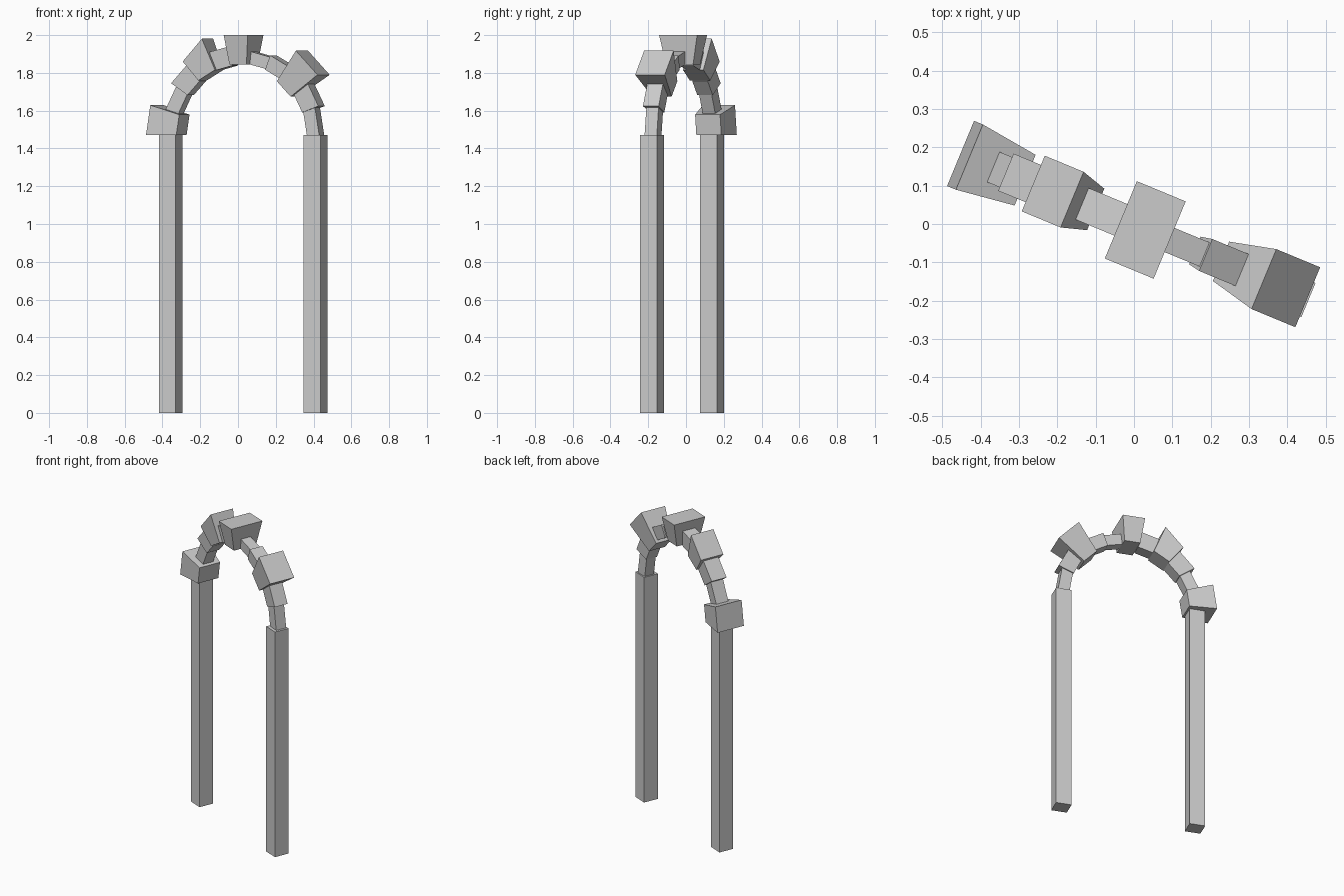
import bpy
from math import sin, cos, radians
from mathutils import Matrix, Vector

if "Cube" in bpy.data.objects:
    bpy.data.objects.remove(bpy.data.objects["Cube"])

# Whole arch stands in a vertical plane turned about z
PLACE = Matrix.Translation((0.027, -0.021, 0)) @ Matrix.Rotation(radians(-22.5), 4, 'Z')
SPRING = 1.47     # height where the arch starts
SHIFT = 0.006     # small depth offset of the arch stones
FACES = [(0, 1, 2, 3), (7, 6, 5, 4), (0, 4, 5, 1), (1, 5, 6, 2), (2, 6, 7, 3), (3, 7, 4, 0)]


def hexahedron(name, ring_a, ring_b):
    mesh = bpy.data.meshes.new(name)
    mesh.from_pydata([PLACE @ Vector(p) for p in ring_a + ring_b], [], FACES)
    mesh.update()
    obj = bpy.data.objects.new(name, mesh)
    bpy.context.collection.objects.link(obj)
    return obj


def section(angle, r_in, r_out, d_in, d_out):
    """Trapezoid cross-section of the arch at one angle."""
    c, s = cos(radians(angle)), sin(radians(angle))
    pts = [(r_in, -d_in), (r_out, -d_out), (r_out, d_out), (r_in, d_in)]
    return [(r * c, d / 2 + SHIFT, SPRING + r * s) for r, d in pts]


def pillar_ring(u, z, h=0.048):
    return [(u - h, -h, z), (u + h, -h, z), (u + h, h, z), (u - h, h, z)]


# Two square pillars
for side, u in (("right", 0.415), ("left", -0.415)):
    hexahedron(side + "_pillar", pillar_ring(u, 0), pillar_ring(u, SPRING))

# Arch stones, right to left:
# start angle, end angle, inner radius, outer radius at start / end, inner depth, outer depth
stones = [
    (0, 19, .376, .448, .064, .070),
    (19, 34.9, .372, .473, .076, .090),
    (34.9, 53.2, .357, .559, .559, .111, .169),
    (53.2, 68, .374, .456, .078, .090),
    (68, 82.6, .378, .446, .062, .068),
    (82.6, 97.4, .378, .5345, .5345, .155, .218),
    (97.4, 112, .372, .475, .076, .089),
    (112, 129, .373, .551, .502, .117, .157),
    (129, 145, .370, .480, .088, .105),
    (145, 162.2, .376, .450, .072, .085),
    (162.2, 180, .356, .521, .521, .143, .184),
]
for i, st in enumerate(stones):
    a, b, r_in, r_out = st[:4]
    r_end = st[4] if len(st) == 7 else r_out
    d_in, d_out = st[-2:]
    obj = hexahedron("keystone" if i == 5 else "arch_stone_%d" % (i + 1),
                     section(a, r_in, r_out, d_in, d_out),
                     section(b, r_in, r_end, d_in, d_out))

# Consistent outward normals
import bmesh
for obj in bpy.context.collection.objects:
    bm = bmesh.new()
    bm.from_mesh(obj.data)
    bmesh.ops.recalc_face_normals(bm, faces=bm.faces)
    bm.to_mesh(obj.data)
    bm.free()
